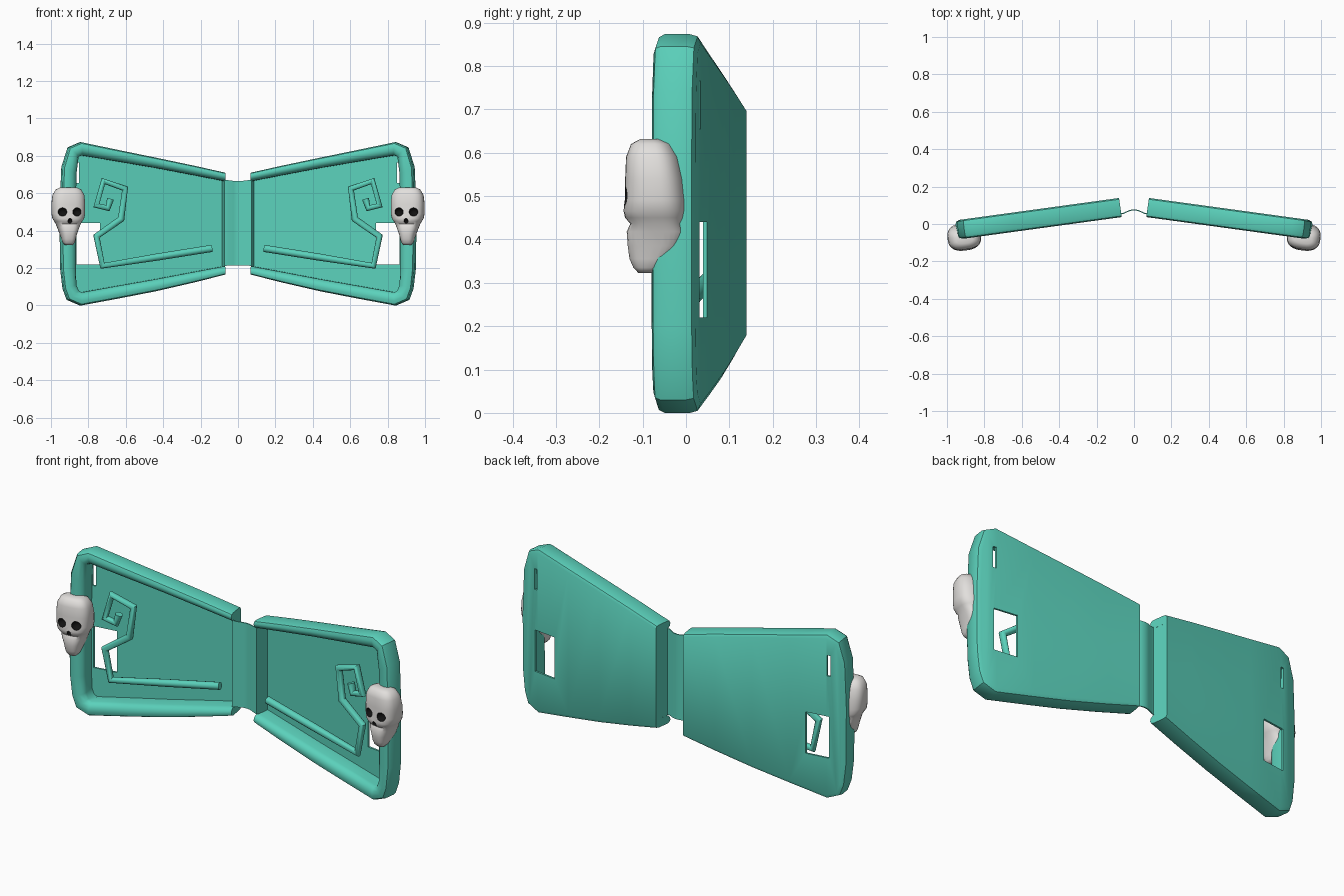
import bpy, bmesh, math
from mathutils import Matrix, Vector

if "Cube" in bpy.data.objects:
    bpy.data.objects.remove(bpy.data.objects["Cube"])


def material(name, rgb):
    m = bpy.data.materials.new(name)
    m.diffuse_color = (*rgb, 1)
    m.use_nodes = True
    m.node_tree.nodes["Principled BSDF"].inputs["Base Color"].default_value = m.diffuse_color
    return m


TEAL = material("teal", (0.105, 0.64, 0.50))
BONE = material("bone white", (0.76, 0.74, 0.72))
DARK = material("socket black", (0.006, 0.006, 0.006))


def make(name, bm, mats):
    bmesh.ops.recalc_face_normals(bm, faces=bm.faces[:])
    me = bpy.data.meshes.new(name)
    bm.to_mesh(me)
    bm.free()
    for m in mats:
        me.materials.append(m)
    ob = bpy.data.objects.new(name, me)
    bpy.context.collection.objects.link(ob)
    return ob


def select(ob):
    bpy.ops.object.select_all(action='DESELECT')
    bpy.context.view_layer.objects.active = ob
    ob.select_set(True)


def cut(ob, cutter):
    select(ob)
    mod = ob.modifiers.new("cut", 'BOOLEAN')
    mod.operation = 'DIFFERENCE'
    mod.solver = 'EXACT'
    mod.object = cutter
    bpy.ops.object.modifier_apply(modifier=mod.name)
    bpy.data.objects.remove(cutter)


def finish(ob, angle=40, mirror=True):
    select(ob)
    if mirror:
        mod = ob.modifiers.new("mirror", 'MIRROR')
        mod.use_mirror_merge = False
        bpy.ops.object.modifier_apply(modifier=mod.name)
    bpy.ops.object.shade_smooth_by_angle(angle=math.radians(angle))


def wing(x, z, d):
    """Point on the slanted wing, d in front of its back face."""
    return (x - 0.14 * d, 0.15 - 0.137 * x - d, z)


def add_box(bm, x0, x1, y0, y1, z0, z1):
    for v in bmesh.ops.create_cube(bm, size=1)['verts']:
        x, y, z = (c + 0.5 for c in v.co)
        v.co = (x0 + x * (x1 - x0), y0 + y * (y1 - y0), z0 + z * (z1 - z0))


# wing tray: rounded rim swept between outer and inner outline, thin panel at the back
outer = [(.08, .71), (.25, .748), (.45, .79), (.65, .831), (.85, .873), (.915, .845),
         (.948, .74), (.958, .5), (.955, .2), (.942, .09), (.92, .03), (.85, 0),
         (.65, .037), (.45, .076), (.25, .122), (.08, .165)]
inner = [(.08, .665), (.25, .698), (.45, .736), (.65, .77), (.845, .803), (.862, .795),
         (.874, .70), (.876, .5), (.876, .2), (.874, .11), (.862, .08), (.845, .07),
         (.65, .105), (.45, .14), (.25, .178), (.08, .21)]
section = [(.3, 0), (.07, .007), (0, .024), (0, .083), (.1, .096), (.35, .102),
           (.65, .099), (.9, .088), (1, .07), (1, .01)]
bm = bmesh.new()
rows = [[bm.verts.new(wing(a[0] + (b[0] - a[0]) * f, a[1] + (b[1] - a[1]) * f, d))
         for f, d in section] for a, b in zip(outer, inner)]
for r, s in zip(rows, rows[1:]):
    for j in range(len(section) - 1):
        bm.faces.new((r[j], r[j + 1], s[j + 1], s[j]))
n = len(rows)
for k in (0, -1):
    for i in range(n // 2 - 1):
        bm.faces.new((rows[i][k], rows[i + 1][k], rows[n - 2 - i][k], rows[n - 1 - i][k]))
bm.faces.new(rows[0] + rows[-1][::-1])
tray = make("wing_tray", bm, [TEAL])

# window and slot through the panel
bm = bmesh.new()
add_box(bm, .738, .864, .012, .07, .22, .44)
add_box(bm, .851, .870, .014, .07, .655, .765)
cut(tray, make("window_cutter", bm, [TEAL]))
finish(tray)

# folded hinge sheet: end walls of the wings and the ridge between them
half = [(.083, .137, .21, .665), (.077, .09, .205, .67), (.071, .055, .21, .672),
        (.055, .057, .214, .67), (.024, .072, .214, .666)]
path = [(-x, *r) for x, *r in half] + [(0, .076, .214, .666)] + half[::-1]
bm = bmesh.new()
lo, hi = ([bm.verts.new((p[0], p[1], p[k])) for p in path] for k in (2, 3))
for i in range(len(path) - 1):
    bm.faces.new((lo[i], lo[i + 1], hi[i + 1], hi[i]))
hinge = make("centre_hinge", bm, [TEAL])
select(hinge)
mod = hinge.modifiers.new("thickness", 'SOLIDIFY')
mod.thickness = .006
mod.offset = 0
bpy.ops.object.modifier_apply(modifier=mod.name)
finish(hinge, 75, mirror=False)

# scroll shaped tube level with the front of the rim
scroll = [(.14, .305), (.43, .259), (.725, .212), (.757, .37), (.625, .462), (.604, .625),
          (.72, .665), (.757, .535), (.697, .52), (.682, .57)]
cu = bpy.data.curves.new("scroll_tube", 'CURVE')
cu.dimensions = '3D'
cu.bevel_depth = 0.019
cu.bevel_resolution = 4
cu.use_fill_caps = True
sp = cu.splines.new('POLY')
sp.points.add(len(scroll) - 1)
for p, (x, z) in zip(sp.points, scroll):
    p.co = (*wing(x + .011, z, .08), 1)
tube = bpy.data.objects.new("scroll_tube", cu)
bpy.context.collection.objects.link(tube)
cu.materials.append(TEAL)
select(tube)
bpy.ops.object.convert(target='MESH')
finish(bpy.context.view_layer.objects.active)

# skull ornament: stacked rounded rings (z, half width, front y, back y)
rings = [(.631, .045, -.105, -.055), (.62, .068, -.125, -.032), (.59, .085, -.136, -.014),
         (.54, .09, -.138, -.002), (.49, .089, -.14, .004), (.465, .084, -.142, .004),
         (.45, .074, -.139, .002), (.436, .066, -.127, -.004), (.418, .058, -.136, .002),
         (.385, .046, -.134, -.008), (.355, .037, -.13, -.033), (.335, .031, -.121, -.055),
         (.323, .02, -.11, -.072)]
N = 28
place = Matrix.Translation((.908, -.066, 0)) @ Matrix.Rotation(-.137, 4, 'Z') @ \
    Matrix.Translation((0, .066, 0))


def rounded(c):
    return math.copysign(abs(c) ** .72, c)


bm = bmesh.new()
loops = []
for z, w, y0, y1 in rings:
    loops.append([bm.verts.new(place @ Vector((
        w * rounded(math.cos(math.tau * i / N)),
        (y0 + y1) / 2 + (y1 - y0) / 2 * rounded(math.sin(math.tau * i / N)), z)))
        for i in range(N)])
for a, b in zip(loops, loops[1:]):
    for i in range(N):
        j = (i + 1) % N
        bm.faces.new((a[i], a[j], b[j], b[i]))
bm.faces.new(loops[0])
bm.faces.new(loops[-1])
skull = make("skull_ornament", bm, [BONE, DARK])

# dark eye sockets and nose hollow
bm = bmesh.new()
for x, z, rx, rz in ((-.039, .5, .025, .023), (.041, .5, .025, .023), (0, .452, .011, .014)):
    m = place @ Matrix.Translation((x, -.14, z)) @ Matrix.Diagonal((rx, .03, rz, 1))
    bmesh.ops.create_uvsphere(bm, u_segments=14, v_segments=10, radius=1, matrix=m)
for f in bm.faces:
    f.material_index = 1
cut(skull, make("socket_cutter", bm, [BONE, DARK]))
finish(skull, 50)
